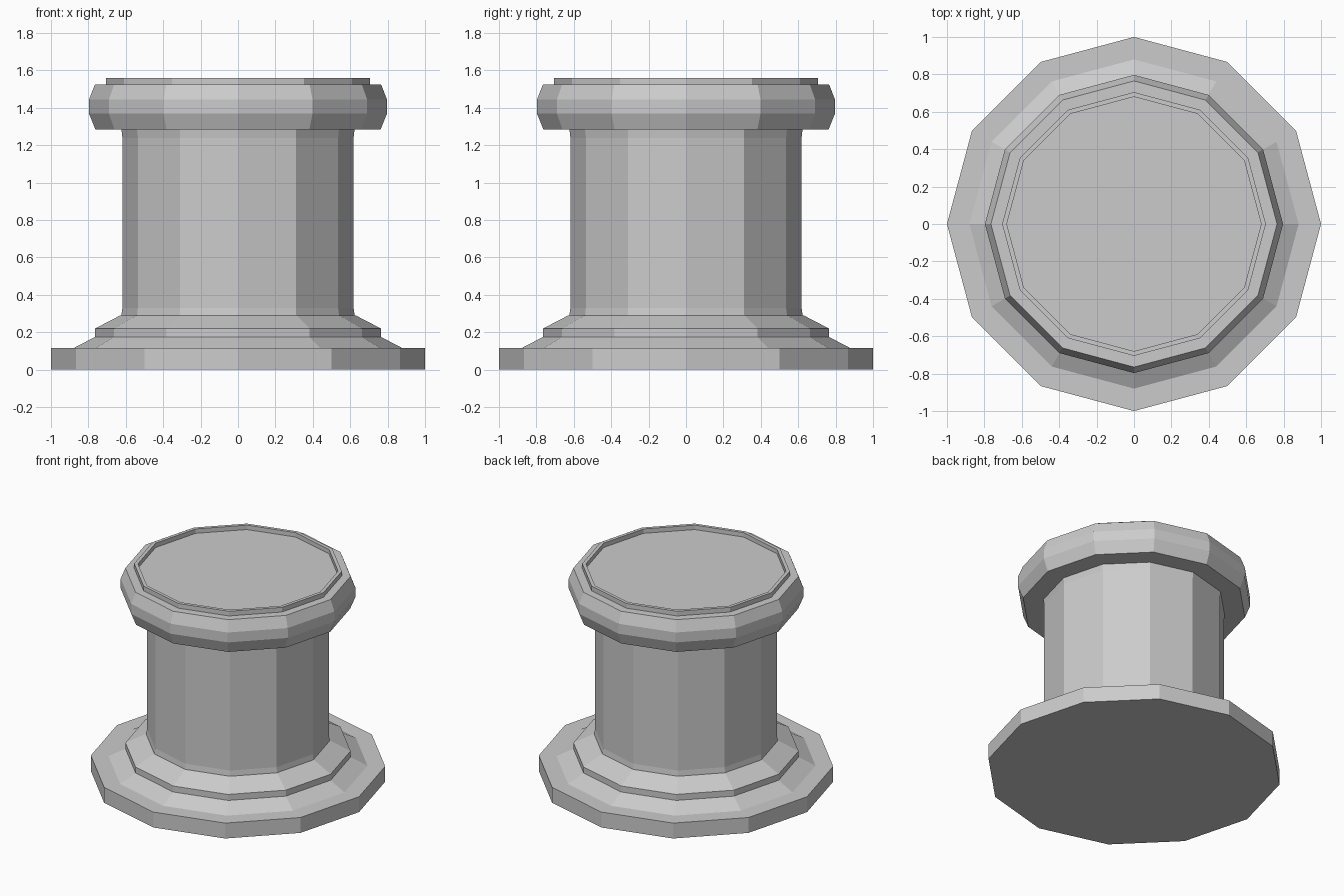
import bpy
import bmesh
from math import cos, sin, tau

SIDES = 12

cube = bpy.data.objects.get("Cube")
if cube:
    bpy.data.objects.remove(cube, do_unlink=True)

# One plain grey for the whole model
grey = bpy.data.materials.new("plain grey")
grey.use_nodes = True
color = (0.6, 0.6, 0.6, 1)
grey.diffuse_color = color
grey.node_tree.nodes["Principled BSDF"].inputs["Base Color"].default_value = color


def turned_part(name, profile):
    """Closed, flat-shaded solid turned around z from (radius, height) points."""
    bm = bmesh.new()
    rings = [[bm.verts.new((r * cos(tau * i / SIDES), r * sin(tau * i / SIDES), z))
              for i in range(SIDES)] for r, z in profile]
    for low, high in zip(rings, rings[1:]):
        for i in range(SIDES):
            j = (i + 1) % SIDES
            bm.faces.new((low[i], low[j], high[j], high[i]))
    bm.faces.new(rings[0][::-1])
    bm.faces.new(rings[-1])
    bmesh.ops.recalc_face_normals(bm, faces=bm.faces)
    mesh = bpy.data.meshes.new(name)
    bm.to_mesh(mesh)
    bm.free()
    mesh.materials.append(grey)
    obj = bpy.data.objects.new(name, mesh)
    bpy.context.collection.objects.link(obj)
    return obj


# Wide foot with a sloped step and a collar
turned_part("base", [(1, 0), (1, 0.115), (0.88, 0.115), (0.765, 0.175),
                     (0.765, 0.22), (0.63, 0.29)])

# Shaft, flaring slightly at both ends
turned_part("column", [(0.625, 0.28), (0.618, 0.33), (0.618, 1.24), (0.625, 1.30)])

# Rounded capital with a thin raised rim around a sunken top
turned_part("capital", [(0.762, 1.283), (0.797, 1.37), (0.797, 1.444), (0.765, 1.525),
                        (0.705, 1.525), (0.705, 1.56), (0.68, 1.56), (0.68, 1.527)])
